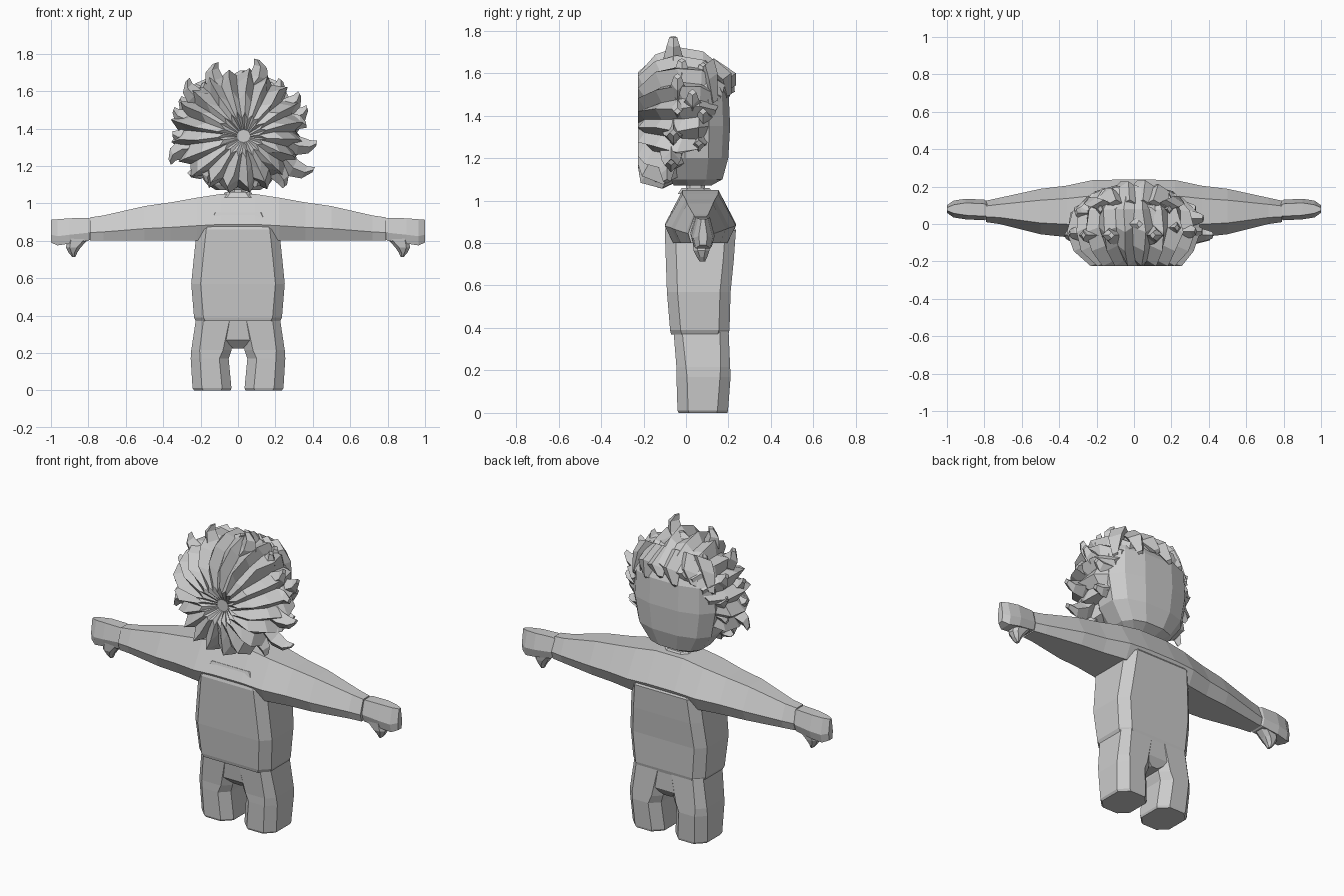
import bpy, bmesh, math, random
from mathutils import Vector

random.seed(4)
grey = bpy.data.materials.new("plain_grey")
grey.diffuse_color = (0.6, 0.6, 0.6, 1)


def finish(name, bm, mirror=False):
    bmesh.ops.recalc_face_normals(bm, faces=bm.faces)
    me = bpy.data.meshes.new(name)
    bm.to_mesh(me)
    bm.free()
    me.materials.append(grey)
    ob = bpy.data.objects.new(name, me)
    bpy.context.collection.objects.link(ob)
    if mirror:
        ob.modifiers.new("mirror", 'MIRROR')
    return ob


def add_loft(bm, rings):
    """Skin rings of equal point count and cap both ends."""
    vs = [[bm.verts.new(p) for p in r] for r in rings]
    n = len(rings[0])
    for a, b in zip(vs, vs[1:]):
        for i in range(n):
            j = (i + 1) % n
            bm.faces.new((a[i], a[j], b[j], b[i]))
    bm.faces.new(vs[0][::-1])
    bm.faces.new(vs[-1])


def loft(name, rings, mirror=False):
    bm = bmesh.new()
    add_loft(bm, rings)
    return finish(name, bm, mirror)


def box8(z, x0, x1, y0, y1, c):
    """Level rectangle with cut corners."""
    return [(x0 + c, y0, z), (x1 - c, y0, z), (x1, y0 + c, z), (x1, y1 - c, z),
            (x1 - c, y1, z), (x0 + c, y1, z), (x0, y1 - c, z), (x0, y0 + c, z)]


def upright(x, y0, y1, z0, z1, top=0.25):
    """Hexagonal section across x, narrower on top."""
    w, h = y1 - y0, z1 - z0
    return [(x, y0 + w * top, z1), (x, y1 - w * top, z1), (x, y1, z0 + h * .35),
            (x, y1 - w * .12, z0), (x, y0 + w * .12, z0), (x, y0, z0 + h * .35)]


# Shirt body
loft("shirt_body", [box8(z, -w, w, a, b, .05) for z, w, a, b in (
    (.37, .225, -.07, .20), (.39, .235, -.075, .205), (.57, .25, -.09, .21),
    (.72, .235, -.095, .225), (.86, .22, -.10, .235), (.95, .17, -.07, .18))])

# Shoulders and sleeves in one piece
half = ((.09, -.10, .237, .80, 1.05), (.22, -.10, .235, .80, 1.03),
        (.36, -.07, .205, .80, 1.005), (.50, -.055, .188, .80, .985),
        (.72, 0, .14, .80, .935), (.79, .01, .125, .80, .925))
secs = [(-x, *r) for x, *r in half[::-1]] + list(half)
loft("sleeves", [upright(*s) for s in secs])

# Collar and neck
loft("collar", [box8(1.03, -.09, .09, -.04, .13, .03),
                box8(1.06, -.07, .07, -.02, .11, .03)])
loft("neck", [box8(1.0, -.04, .04, 0, .09, .02),
              box8(1.12, -.04, .04, 0, .09, .02)])

# Hands with thumbs
loft("hand", [upright(*s) for s in (
    (.77, .035, .11, .82, .91, .2), (.80, .02, .13, .80, .922, .2),
    (.90, .025, .135, .785, .92, .2), (.965, .035, .125, .775, .915, .25),
    (1.0, .06, .10, .79, .912, .3))], True)
loft("thumb", [box8(*s) for s in (
    (.82, .79, .91, .03, .12, .02), (.765, .84, .92, .035, .11, .02),
    (.735, .86, .905, .05, .10, .015), (.712, .87, .885, .065, .09, .005))], True)

# Trouser legs and the hips joining them
loft("trouser_leg", [box8(*s) for s in (
    (0, .04, .235, -.035, .195, .05), (.012, .035, .243, -.04, .198, .05),
    (.17, .05, .253, -.045, .21, .05), (.215, .035, .25, -.045, .208, .045),
    (.40, .0, .222, -.06, .20, .04))], True)
loft("hips", [box8(.225, -.05, .05, -.0, .17, .03), box8(.27, -.12, .12, -.045, .20, .03),
              box8(.40, -.18, .18, -.06, .20, .03)])

# Head: twelve-sided, full and flat at the face
head = []
for z, w, a, b in ((1.07, .12, -.06, .12), (1.10, .17, -.08, .175), (1.20, .245, -.1, .203),
                   (1.35, .275, -.1, .212), (1.50, .27, -.1, .205), (1.60, .21, -.1, .16),
                   (1.66, .12, -.06, .10)):
    ring = []
    for i in range(12):
        t = math.tau * (i + .5) / 12
        c, s = math.cos(t), math.sin(t)
        ring.append((w * math.copysign(abs(c) ** .8, c),
                     .05 + (b - .05 if s > 0 else .05 - a) * math.copysign(abs(s) ** .75, s), z))
    head.append(ring)
loft("head", head)

# Hair mass: folded ridges fanning out from a crown on the back of the head
N = 40
rings = []
for k, (r, y) in enumerate(((.035, -.195), (.11, -.235), (.21, -.22), (.285, -.14),
                            (.325, -.04), (.31, .06), (.24, .13), (.15, .10))):
    ring = []
    for i in range(N):
        t = math.tau * (i + random.uniform(-.2, .2)) / N
        c, s = math.cos(t), math.sin(t)
        up = max(0, s)
        fold = (1 if i % 2 else -1) * (.008, .018, .025, .025, .022, .018, .012, 0)[k]
        rr = r + (fold + random.uniform(-.008, .008)) * (k > 0)
        if k < 5:
            yy = max(-.24, y - fold * (.6 if k > 1 else 0) + .01)
        else:                      # fringe rolls forward over the brow
            yy = y + up * (.02, .075, .08)[k - 5]
            rr *= 1 - .12 * up * (k > 5)
            rr -= .04 * (s < -.5) + .02 * (k > 5) * (s < 0)
        # underside tucks in below the crown
        if s < -.5 and k > 2:
            yy -= .07 * -s
        mix = max(0, 1 - k / 3)
        ring.append((rr * c * 1.03 + .03 * mix, yy, 1.385 - .025 * mix + rr * s * .97))
    rings.append(ring)
loft("hair_mass", rings)

# Curled locks: tip x, tip z, depth, curl
locks = ((-.12, 1.75, -.06, .05), (.10, 1.77, -.06, -.05), (.03, 1.71, .0, .03),
         (-.27, 1.66, -.06, .05), (-.345, 1.50, -.05, .04), (-.35, 1.37, -.07, .03),
         (-.365, 1.22, -.06, -.05), (-.26, 1.15, -.06, .03), (.23, 1.66, -.02, -.04),
         (.33, 1.585, -.04, -.04), (.37, 1.51, .03, -.04), (.365, 1.42, -.04, .03),
         (.42, 1.32, -.06, -.04), (.405, 1.18, -.07, -.06), (.25, 1.09, -.09, .03),
         (-.16, 1.11, -.12, -.03), (.10, 1.09, -.13, .03),
         (-.31, 1.56, .06, .03), (-.32, 1.43, .07, .03), (-.31, 1.29, .06, -.03),
         (.33, 1.42, .08, -.03), (.32, 1.27, .06, -.03), (.19, 1.64, .08, -.03),
         (-.18, 1.65, .08, .03), (.04, 1.67, .09, .03))
bm = bmesh.new()
for x, z, y, curl in locks:
    tip = Vector((x, y, z))
    out = Vector((x, 0, z - 1.39))
    base = tip - out * .45
    side = Vector((-out.z, 0, out.x)).normalized()
    path = [(base, .07, .06), (base.lerp(tip, .5) + side * curl * .7, .05, .045),
            (base.lerp(tip, .82) + side * curl * .6, .036, .03), (tip, .016, .018)]
    add_loft(bm, [[p + side * w, p + Vector((0, d, 0)), p - side * w, p - Vector((0, d, 0))]
                  for p, w, d in path])
finish("hair_locks", bm)

# Fringe locks swept along the brow: root x, tip x, tip z
bm = bmesh.new()
for x0, x1, z1 in ((-.2, -.25, 1.47), (-.12, -.17, 1.51), (-.03, -.07, 1.50),
                   (.06, .02, 1.53), (.13, .12, 1.49), (.21, .24, 1.46)):
    y1 = .225 - 1.5 * x1 * x1
    path = [(Vector((x0 * .8, .10, 1.64)), .07, .03), (Vector((x0, y1 - .02, 1.57)), .06, .03),
            (Vector((x1, y1, z1)), .02, .012)]
    add_loft(bm, [[p + Vector((w, -.01, 0)), p + Vector((0, d, d)), p - Vector((w, .01, 0)),
                   p - Vector((0, d, d))] for p, w, d in path])
finish("fringe", bm)
